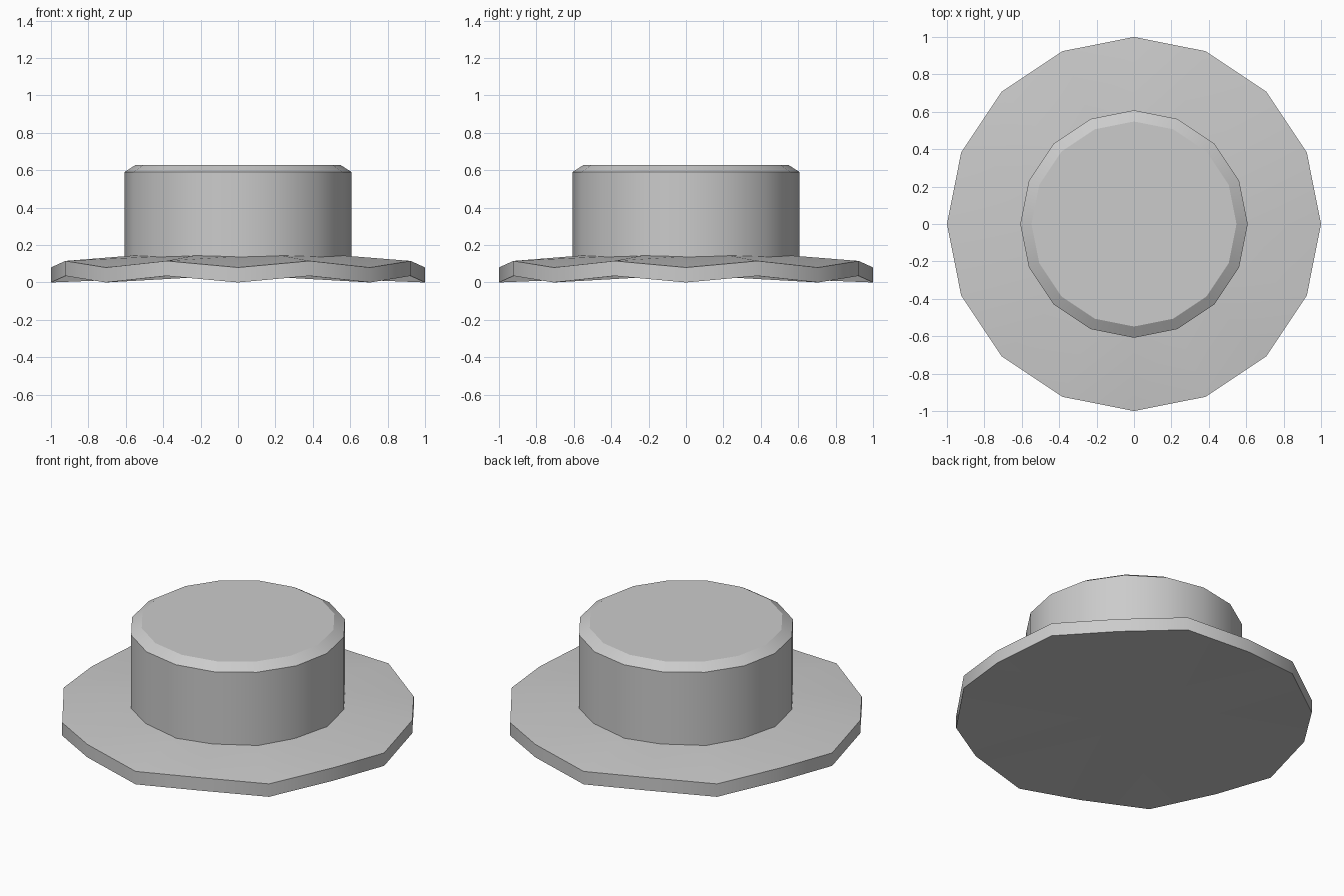
import bpy, bmesh
from math import sin, cos, pi, radians

if "Cube" in bpy.data.objects:
    bpy.data.objects.remove(bpy.data.objects["Cube"])

SIDES = 16


def lathe(name, rings, z_bottom, z_top):
    """Skin rings of (radius, z at even corners, z at odd corners), capped with fans."""
    bm = bmesh.new()
    loops = []
    for r, z_even, z_odd in rings:
        loops.append([bm.verts.new((r * cos(2 * pi * i / SIDES),
                                    r * sin(2 * pi * i / SIDES),
                                    z_odd if i % 2 else z_even))
                      for i in range(SIDES)])
    low = bm.verts.new((0, 0, z_bottom))
    high = bm.verts.new((0, 0, z_top))
    for i in range(SIDES):
        j = (i + 1) % SIDES
        for a, b in zip(loops, loops[1:]):
            bm.faces.new((a[i], a[j], b[j], b[i]))
        bm.faces.new((low, loops[0][j], loops[0][i]))
        bm.faces.new((high, loops[-1][i], loops[-1][j]))
    bmesh.ops.recalc_face_normals(bm, faces=bm.faces)
    mesh = bpy.data.meshes.new(name)
    bm.to_mesh(mesh)
    bm.free()
    obj = bpy.data.objects.new(name, mesh)
    bpy.context.collection.objects.link(obj)
    bpy.ops.object.select_all(action='DESELECT')
    obj.select_set(True)
    bpy.context.view_layer.objects.active = obj
    bpy.ops.object.shade_smooth_by_angle(angle=radians(30))
    return obj


# Wavy brim: rim corners alternate low and high, top slopes up to the crown
lathe("hat_brim",
      [(1.0, 0.0, 0.035), (1.0, 0.08, 0.115), (0.58, 0.14, 0.146)],
      z_bottom=0.04, z_top=0.145)

# Straight crown with a bevelled top edge
lathe("hat_crown",
      [(0.608, 0.12, 0.12), (0.608, 0.59, 0.59), (0.548, 0.628, 0.628)],
      z_bottom=0.12, z_top=0.628)
